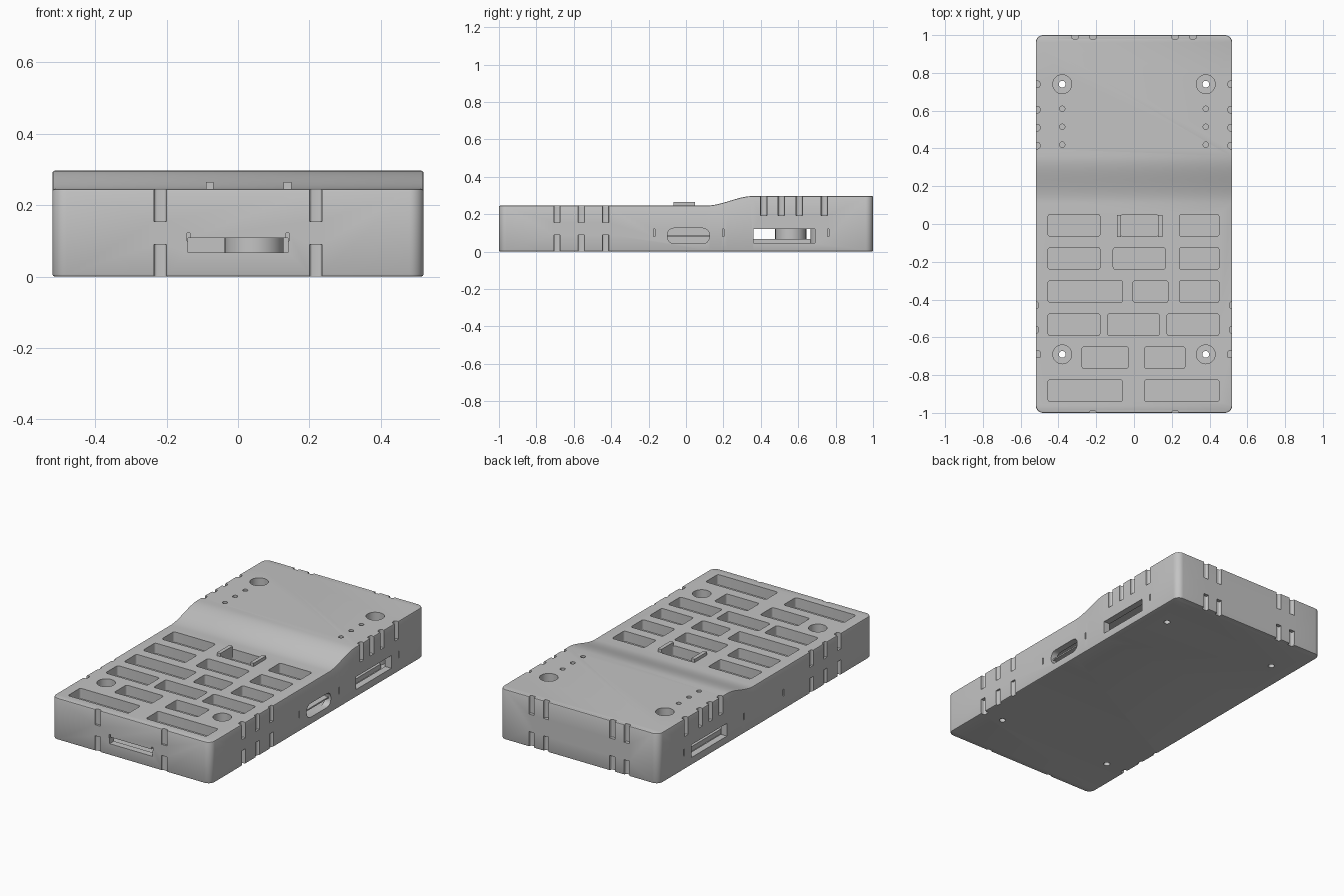
import bpy, bmesh, math
from mathutils import Matrix

old = bpy.data.objects.get("Cube")
if old:
    bpy.data.objects.remove(old, do_unlink=True)

grey = bpy.data.materials.new("case_grey")
grey.use_nodes = True
COLOUR = (0.55, 0.55, 0.55, 1)
grey.diffuse_color = COLOUR
grey.node_tree.nodes["Principled BSDF"].inputs["Base Color"].default_value = COLOUR


def make_object(name, bm):
    bmesh.ops.recalc_face_normals(bm, faces=bm.faces[:])
    mesh = bpy.data.meshes.new(name)
    bm.to_mesh(mesh)
    bm.free()
    mesh.materials.append(grey)
    obj = bpy.data.objects.new(name, mesh)
    bpy.context.collection.objects.link(obj)
    return obj


def box(bm, x0, x1, y0, y1, z0, z1, radius=0.0, axis=2):
    """Box whose edges along one axis may be rounded."""
    mat = (Matrix.Translation(((x0 + x1) / 2, (y0 + y1) / 2, (z0 + z1) / 2))
           @ Matrix.Diagonal((x1 - x0, y1 - y0, z1 - z0, 1)))
    verts = bmesh.ops.create_cube(bm, size=1, matrix=mat)["verts"]
    if radius:
        edges = {e for v in verts for e in v.link_edges
                 if abs((e.verts[0].co - e.verts[1].co).normalized()[axis]) > 0.9}
        bmesh.ops.bevel(bm, geom=list(edges), offset=radius, segments=4,
                        profile=0.5, affect='EDGES')


def cylinder(bm, x, y, z0, z1, r, sides=24):
    bmesh.ops.create_cone(bm, cap_ends=True, segments=sides, radius1=r, radius2=r,
                          depth=z1 - z0, matrix=Matrix.Translation((x, y, (z0 + z1) / 2)))


def extents(mesh):
    return [f(v.co[a] for v in mesh.vertices) for a in range(3) for f in (min, max)]


def cut(target, bm):
    """Subtract, accepting only a result that keeps the overall size."""
    cutter = make_object("cutter", bm)
    cutter.hide_render = True
    for solver in ('MANIFOLD', 'EXACT'):
        mod = target.modifiers.new("cut", 'BOOLEAN')
        mod.operation, mod.solver, mod.object = 'DIFFERENCE', solver, cutter
        deps = bpy.context.evaluated_depsgraph_get()
        mesh = bpy.data.meshes.new_from_object(target.evaluated_get(deps))
        target.modifiers.clear()
        changed = len(mesh.vertices) not in (0, len(target.data.vertices))
        if changed and all(abs(a - b) < 0.005 for a, b in
                           zip(extents(mesh), extents(target.data))):
            target.data = mesh
            break
    bpy.data.objects.remove(cutter, do_unlink=True)


def smooth(obj):
    bpy.ops.object.select_all(action='DESELECT')
    obj.select_set(True)
    bpy.context.view_layer.objects.active = obj
    bpy.ops.object.shade_smooth_by_angle(angle=math.radians(30))


W, LOW, HIGH, CORNER = 0.52, 0.246, 0.297, 0.04
SCREWS = [(x, y) for x in (-0.38, 0.38) for y in (-0.69, 0.74)]


def top_height(y):
    t = min(max((y - 0.11) / 0.25, 0), 1)
    return LOW + (HIGH - LOW) * t * t * (3 - 2 * t)


def half_outline(inset):
    """Left half of the rounded footprint, front to back."""
    arc = [(W - CORNER + (CORNER - inset) * math.sin(a), (CORNER - inset) * math.cos(a))
           for a in (math.pi / 2 * i / 8 for i in range(9))]
    front = [(x, CORNER - 1 - c) for x, c in arc]
    step = [(W - inset, 0.11 + 0.25 * i / 16) for i in range(17)]
    back = [(x, 1 - CORNER + c) for x, c in reversed(arc)]
    return front + step + back


# Case: stacked footprint rings with softened rims, capped by strips across
RIM = [(0.007, 0), (0.002, 0.002), (0, 0.007)]
bm = bmesh.new()
rings = []
for inset, dz, top in [(i, d, False) for i, d in RIM] + [(i, d, True) for i, d in reversed(RIM)]:
    half = half_outline(inset)
    loop = half + [(-x, y) for x, y in reversed(half)]
    rings.append([bm.verts.new((x, y, top_height(y) - dz if top else dz)) for x, y in loop])
count = len(rings[0])
for lower, upper in zip(rings, rings[1:]):
    for i in range(count):
        j = (i + 1) % count
        bm.faces.new((lower[i], lower[j], upper[j], upper[i]))
for ring in (rings[0], rings[-1]):
    for i in range(count // 2 - 1):
        bm.faces.new((ring[i], ring[i + 1], ring[count - 2 - i], ring[count - 1 - i]))
case = make_object("case", bm)

# Hollow inside, leaving a post round each screw
bm = bmesh.new()
box(bm, -0.48, 0.48, -0.96, 0.96, 0.04, 0.165)
cavity = make_object("cavity", bm)
bm = bmesh.new()
for x, y in SCREWS:
    cylinder(bm, x, y, 0, 0.25, 0.075)
cut(cavity, bm)
bm = bmesh.new()
bm.from_mesh(cavity.data)
bpy.data.objects.remove(cavity, do_unlink=True)
cut(case, bm)

# Key pockets, row by row: back edge and x spans
ROWS = [
    (0.05, [(-0.455, -0.18), (-0.07, 0.128), (0.24, 0.45)]),
    (-0.125, [(-0.455, -0.18), (-0.11, 0.165), (0.24, 0.45)]),
    (-0.3, [(-0.455, -0.06), (-0.005, 0.18), (0.24, 0.45)]),
    (-0.475, [(-0.455, -0.18), (-0.14, 0.135), (0.175, 0.45)]),
    (-0.65, [(-0.275, -0.03), (0.055, 0.27)]),
    (-0.825, [(-0.455, -0.06), (0.055, 0.45)]),
]
bm = bmesh.new()
for back, spans in ROWS:
    for x0, x1 in spans:
        box(bm, x0, x1, back - 0.115, back, 0.185, 0.4, 0.012)
cut(case, bm)

# Screw counterbores and the small top holes
bm = bmesh.new()
for x, y in SCREWS:
    cylinder(bm, x, y, 0.12, 0.4, 0.05, 32)
for x in (-0.38, 0.38):
    for y in (0.42, 0.515, 0.61):
        cylinder(bm, x, y, 0.2, 0.4, 0.014, 16)
cut(case, bm)

# Strap notches along the sides, front and back
HALF = 0.017
bm = bmesh.new()
for s in (-1, 1):
    for y, deep in ((-0.69, 0.025), (-0.56, 0.012), (-0.43, 0.012)):
        xs = sorted((s * (W - deep), s * (W + 0.05)))
        box(bm, *xs, y - HALF, y + HALF, 0.155, 0.4, 0.008)
        box(bm, *xs, y - HALF, y + HALF, -0.05, 0.09, 0.008)
    xs = sorted((s * (W - 0.022), s * (W + 0.05)))
    for y in (0.415, 0.51, 0.605, 0.74):
        box(bm, *xs, y - HALF, y + HALF, 0.193, 0.4, 0.012)
    # Thin side slits
    for y in (-0.17, 0.2, 0.76):
        box(bm, *xs, y - 0.004, y + 0.004, 0.08, 0.12)
    for z0, z1, back_z0 in ((0.155, 0.4, 0.193), (-0.05, 0.09, -0.05)):
        box(bm, s * 0.218 - HALF, s * 0.218 + HALF, -1.05, -0.988, z0, z1, 0.008)
        for x in (0.217, 0.312):
            box(bm, s * x - HALF, s * x + HALF, 0.98, 1.05, back_z0, z1, 0.008)
# Small ticks at both ends of the front slot
for x in (-0.143, 0.135):
    box(bm, x, x + 0.008, -1.1, -0.97, 0.1, 0.122)
cut(case, bm)

# Screw shafts, side windows, oval port and front slot
bm = bmesh.new()
for x, y in SCREWS:
    cylinder(bm, x, y, -0.1, 0.2, 0.018, 16)
for x0, x1 in ((-0.6, -0.45), (0.45, 0.6)):
    box(bm, x0, x1, 0.36, 0.69, 0.045, 0.12)
box(bm, 0.45, 0.6, -0.1, 0.125, 0.043, 0.125, 0.035, axis=0)
box(bm, -0.14, 0.14, -1.1, -0.94, 0.068, 0.108)
cut(case, bm)
smooth(case)

# Raised bars at both ends of the middle back pocket
for name, x in (("left_bar", 0.128), ("right_bar", -0.09)):
    bm = bmesh.new()
    box(bm, x, x + 0.022, -0.068, 0.048, 0.2, 0.265)
    make_object(name, bm)

# Inner parts seen through the openings
bm = bmesh.new()
box(bm, -0.47, 0.47, 0.34, 0.665, 0.03, 0.068)
make_object("inner_shelf", bm)
bm = bmesh.new()
cylinder(bm, 0.045, 0.56, 0.06, 0.125, 0.083, 32)
smooth(make_object("inner_disc", bm))
bm = bmesh.new()
box(bm, 0.42, 0.505, -0.105, 0.13, 0.08, 0.088)
make_object("port_plate", bm)
